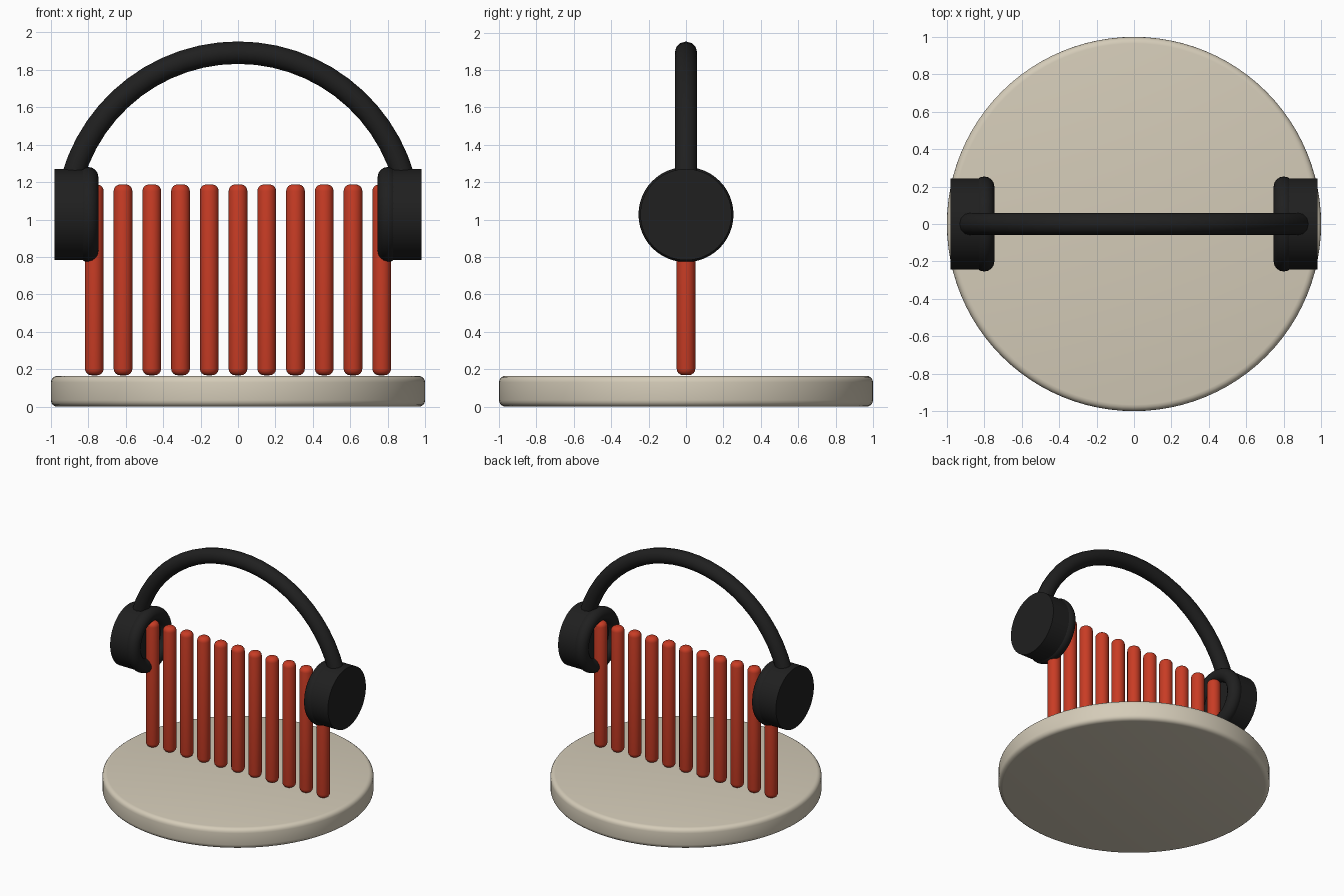
import bpy
import bmesh
import math
from mathutils import Matrix

cube = bpy.data.objects.get("Cube")
if cube:
    bpy.data.objects.remove(cube, do_unlink=True)


def material(name, rgb, roughness=0.6):
    mat = bpy.data.materials.new(name)
    mat.use_nodes = True
    color = (*rgb, 1.0)
    mat.diffuse_color = color
    bsdf = mat.node_tree.nodes["Principled BSDF"]
    bsdf.inputs["Base Color"].default_value = color
    bsdf.inputs["Roughness"].default_value = roughness
    return mat


CREAM = material("warm_cream", (0.66, 0.60, 0.48))
RED = material("brick_red", (0.58, 0.045, 0.018))
BLACK = material("soft_black", (0.014, 0.014, 0.014))


def smooth(obj, mat, angle):
    obj.data.materials.clear()
    obj.data.materials.append(mat)
    bpy.ops.object.select_all(action="DESELECT")
    obj.select_set(True)
    bpy.context.view_layer.objects.active = obj
    bpy.ops.object.shade_smooth_by_angle(angle=math.radians(angle))


def cylinder(name, mat, radius, depth, center, bevel=0.0, along_x=False, sides=64):
    """Capped cylinder with optionally rounded rims."""
    bm = bmesh.new()
    bmesh.ops.create_cone(bm, cap_ends=True, segments=sides,
                          radius1=radius, radius2=radius, depth=depth)
    if bevel:
        rims = [e for e in bm.edges
                if abs(e.verts[0].co.z - e.verts[1].co.z) < depth / 2]
        bmesh.ops.bevel(bm, geom=rims, offset=bevel, segments=4,
                        profile=0.5, affect="EDGES")
    if along_x:
        bm.transform(Matrix.Rotation(math.pi / 2, 4, "Y"))
    mesh = bpy.data.meshes.new(name)
    bm.to_mesh(mesh)
    bm.free()
    obj = bpy.data.objects.new(name, mesh)
    obj.location = center
    bpy.context.collection.objects.link(obj)
    smooth(obj, mat, 40)
    return obj


# Round base plate
cylinder("base_plate", CREAM, 1.0, 0.165, (0, 0, 0.0825), bevel=0.035, sides=96)

# Row of upright rods
ROD_COUNT = 11
for i in range(ROD_COUNT):
    x = -0.768 + i * 1.536 / (ROD_COUNT - 1)
    cylinder(f"rod_{i + 1}", RED, 0.05, 1.02, (x, 0, 0.678), bevel=0.035, sides=24)

# Ear cups with ring cushions
CUP_Z = 1.027
for side, sign in (("left", 1), ("right", -1)):
    cylinder(f"{side}_ear_cup", BLACK, 0.244, 0.18, (sign * 0.89, 0, CUP_Z),
             along_x=True)
    bpy.ops.mesh.primitive_torus_add(
        major_radius=0.2, minor_radius=0.054, major_segments=48, minor_segments=16,
        location=(sign * 0.80, 0, CUP_Z), rotation=(0, math.pi / 2, 0))
    cushion = bpy.context.object
    cushion.name = f"{side}_ear_cushion"
    smooth(cushion, BLACK, 60)

# Headband: tube swept along an arc
ARC_RADIUS, ARC_Z, SEGMENTS = 0.92, 0.972, 24
start = math.radians(16)
curve = bpy.data.curves.new("headband", "CURVE")
curve.dimensions = "3D"
curve.bevel_depth = 0.06
curve.bevel_resolution = 4
curve.use_fill_caps = True
spline = curve.splines.new("POLY")
spline.points.add(SEGMENTS)
for i, point in enumerate(spline.points):
    a = start + (math.pi - 2 * start) * i / SEGMENTS
    point.co = (ARC_RADIUS * math.cos(a), 0, ARC_Z + ARC_RADIUS * math.sin(a), 1)
headband = bpy.data.objects.new("headband", curve)
bpy.context.collection.objects.link(headband)
bpy.ops.object.select_all(action="DESELECT")
headband.select_set(True)
bpy.context.view_layer.objects.active = headband
bpy.ops.object.convert(target="MESH")
smooth(bpy.context.object, BLACK, 50)
